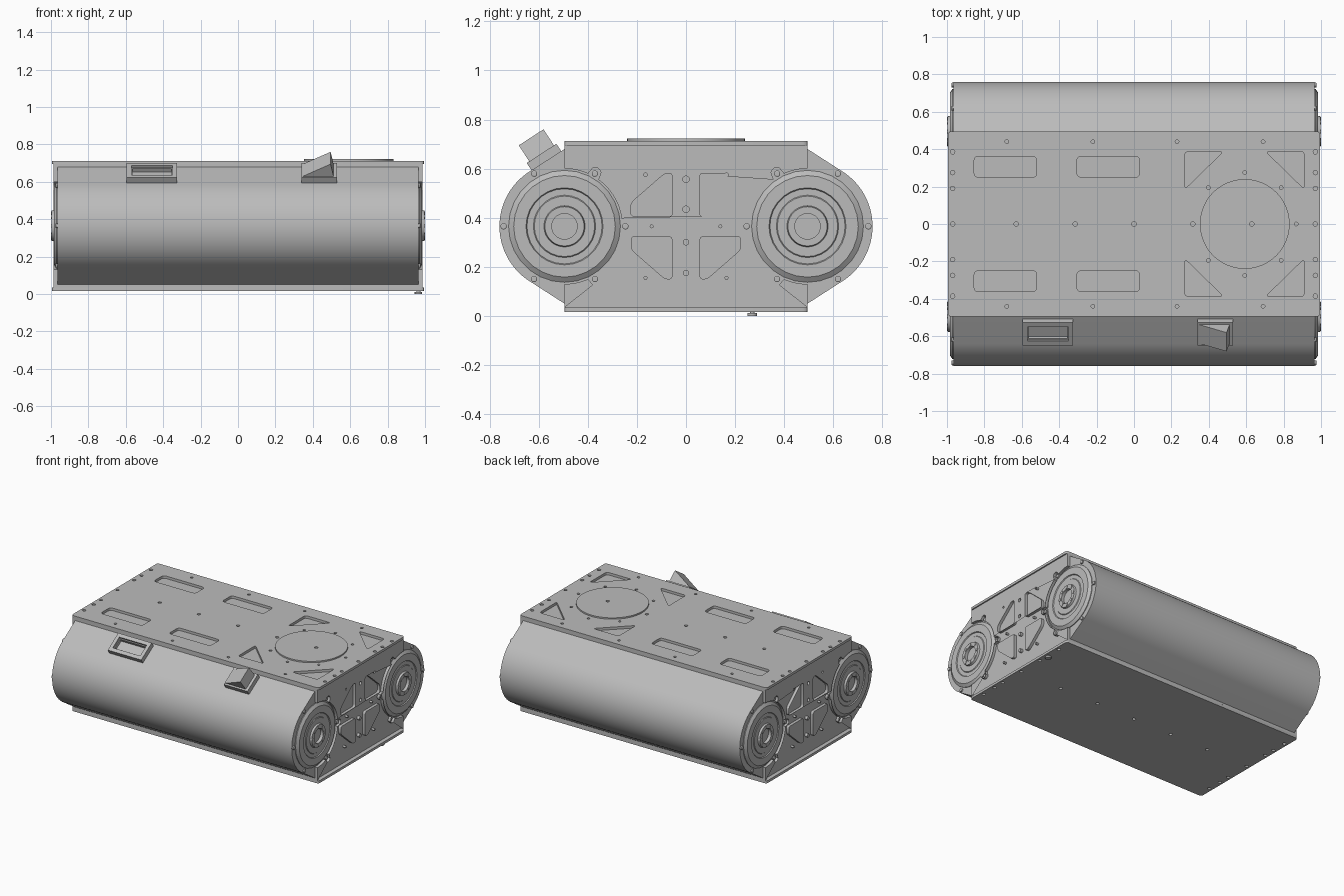
import bpy, bmesh
from math import sin, cos, pi, radians, sqrt
from mathutils import Matrix, Vector

cube = bpy.data.objects.get("Cube")
if cube:
    bpy.data.objects.remove(cube)

GREY = (0.5, 0.5, 0.5, 1)
metal = bpy.data.materials.new("plain_grey")
metal.use_nodes = True
metal.diffuse_color = GREY
metal.node_tree.nodes["Principled BSDF"].inputs["Base Color"].default_value = GREY

WY, WZ, WR = 0.495, 0.365, 0.265     # drum centre and radius
parts = []


def frame(x_axis, y_axis, origin):
    x, y = Vector(x_axis), Vector(y_axis)
    m = Matrix((x, y, x.cross(y))).transposed().to_4x4()
    return Matrix.Translation(origin) @ m


def flat(z):
    return frame((1, 0, 0), (0, 1, 0), (0, 0, z))


def side(x):
    return frame((0, 1, 0), (0, 0, 1), (x, 0, 0))


def finish(name, mesh):
    bm = bmesh.new()
    bm.from_mesh(mesh)
    bmesh.ops.remove_doubles(bm, verts=bm.verts, dist=0.0001)
    bmesh.ops.recalc_face_normals(bm, faces=bm.faces)
    bm.to_mesh(mesh)
    bm.free()
    mesh.materials.clear()
    mesh.materials.append(metal)
    ob = bpy.data.objects.new(name, mesh)
    bpy.context.collection.objects.link(ob)
    parts.append(ob)
    return ob


def plate(name, loops, thick, matrix):
    """Extrude an outline (first loop) with holes (other loops)."""
    curve = bpy.data.curves.new(name, 'CURVE')
    curve.dimensions, curve.fill_mode, curve.extrude = '2D', 'BOTH', thick / 2
    for loop in loops:
        s = curve.splines.new('POLY')
        s.points.add(len(loop) - 1)
        for p, (a, b) in zip(s.points, loop):
            p.co = (a, b, 0, 1)
        s.use_cyclic_u = True
    temp = bpy.data.objects.new(name + "_curve", curve)
    mesh = bpy.data.meshes.new_from_object(temp)
    bpy.data.objects.remove(temp)
    mesh.transform(matrix)
    return finish(name, mesh)


def lathe(name, profile, y, z, sign, n=28):
    """Revolve (radius, x) points about an axis along x."""
    bm = bmesh.new()
    rings = [[bm.verts.new((sign * x, y + r * cos(2 * pi * i / n), z + r * sin(2 * pi * i / n)))
              for i in range(n)] for r, x in profile]
    for a, b in zip(rings, rings[1:]):
        for i in range(n):
            j = (i + 1) % n
            bm.faces.new((a[i], a[j], b[j], b[i]))
    bm.faces.new(rings[0])
    bm.faces.new(rings[-1])
    mesh = bpy.data.meshes.new(name)
    bm.to_mesh(mesh)
    bm.free()
    return finish(name, mesh)


def circle(x, y, r, n=12):
    return [(x + r * cos(2 * pi * i / n), y + r * sin(2 * pi * i / n)) for i in range(n)]


def rect(x0, y0, x1, y1):
    return [(x0, y0), (x1, y0), (x1, y1), (x0, y1)]


def rounded(points, r, n=4):
    """Round the corners of a polygon with short curves."""
    out = []
    for i, p in enumerate(points):
        p, a, b = Vector(p), Vector(points[i - 1]), Vector(points[(i + 1) % len(points)])
        a, b = p + (a - p).normalized() * r, p + (b - p).normalized() * r
        for k in range(n + 1):
            t = k / n
            out.append(tuple(a * (1 - t) ** 2 + p * 2 * t * (1 - t) + b * t * t))
    return out


def mirrored(loop, sx, sy, cy=0.0):
    return [(x * sx, cy + (y - cy) * sy) for x, y in loop]


# Body: two half drums joined by a flat box
half = [(WY, 0.694), (WY, 0.68)]
half += [(WY + WR * cos(radians(a)), WZ + WR * sin(radians(a))) for a in range(57, -58, -3)]
half += [(WY, 0.05), (WY, 0.034)]
plate("drum_body", [half + [(-y, z) for y, z in reversed(half)]], 1.93, side(0))

# Top and bottom plates with their holes
outline = rounded(rect(-0.995, -WY, 0.995, WY), 0.02)
edge_holes = [circle(sx * 0.97, y, 0.012) for sx in (-1, 1)
              for y in (-0.385, -0.275, -0.19, 0, 0.19, 0.275, 0.385)]
mid_holes = [circle(x, 0, 0.012) for x in (-0.63, -0.315, 0, 0.315)]
row_holes = [circle(x, y, 0.01) for x in (-0.68, -0.22, 0.23, 0.69) for y in (-0.44, 0.44)]
slots = []
for s in (-1, 1):
    for x in (-0.855, -0.305):
        slots.append(rounded(mirrored(rect(x, 0.25, x + 0.335, 0.362), 1, s), 0.025))
    for x, d in ((0.272, 1), (0.91, -1)):
        tri = [(x, 0.387), (x + d * 0.205, 0.387), (x, 0.187)]
        slots.append(rounded(mirrored(tri, 1, s), 0.02))
ring_holes = [circle(0.592 + 0.275 * cos(a * pi / 4), 0.275 * sin(a * pi / 4), 0.01)
              for a in (0, 1, 2, 3, 5, 6, 7)]
plate("top_plate", [outline] + edge_holes + mid_holes + row_holes + slots + ring_holes,
      0.018, flat(0.703))
plate("bottom_plate", [outline] + edge_holes + mid_holes + [circle(0.63, 0, 0.012)],
      0.018, flat(0.025))
plate("round_cover", [circle(0.592, 0, 0.24, 48), circle(0.63, 0, 0.012)], 0.01, flat(0.717))
plate("foot", [circle(0.965, 0.27, 0.02, 16)], 0.012, flat(0.006))
plate("foot_stem", [circle(0.965, 0.27, 0.01)], 0.02, flat(0.015))


# Side plates, scooped around the wheels with room for the bolts
def scoop_radius(deg):
    d = radians(min(abs(deg - c) for c in (120, 180, 240)))
    reach = 0.025 ** 2 - (0.248 * sin(d)) ** 2
    return max(0.235, 0.248 * cos(d) + sqrt(reach)) if reach > 0 else 0.235


scoop = [(WY + scoop_radius(a) * cos(radians(a)), WZ + scoop_radius(a) * sin(radians(a)))
         for a in range(270, 89, -2)]
edge = [(WY, 0.034)] + scoop + [(WY, 0.694)]
side_outline = edge + [(-y, z) for y, z in reversed(edge)]
window = [(0.055, 0.405), (0.225, 0.405), (0.225, 0.46), (0.085, 0.582), (0.055, 0.582)]
windows = [rounded(mirrored(window, sy, sz, WZ), 0.018) for sy in (-1, 1) for sz in (-1, 1)]
side_holes = [circle(0, z, 0.013) for z in (0.175, 0.3, 0.435, 0.557)]
side_holes += [circle(s * y, z, 0.008) for s in (-1, 1)
               for y, z in ((0.165, 0.575), (0.165, 0.155), (0.14, WZ))]

wheel = [(0.228, 0.95), (0.228, 0.97), (0.207, 0.985), (0.157, 0.985), (0.153, 0.979),
         (0.127, 0.979), (0.123, 0.983), (0.084, 0.983), (0.08, 0.997), (0.052, 0.997),
         (0.052, 0.975)]
bolt = [(0.013, 0.96), (0.013, 0.974), (0.009, 0.976)]
hub_bolt = [(0.011, 0.99), (0.011, 1.0)]
for sign, label in ((1, "left"), (-1, "right")):
    plate(label + "_side_plate", [side_outline] + windows + side_holes, 0.022, side(sign * 0.975))
    for sy, end in ((-1, "front"), (1, "back")):
        name = f"{label}_{end}_"
        lathe(name + "wheel", wheel, sy * WY, WZ, sign)
        for k in range(6):
            a = k * pi / 3
            lathe(name + "rim_bolt", bolt, sy * WY + 0.248 * cos(a), WZ + 0.248 * sin(a), sign, 12)
        for k in range(8):
            a = k * pi / 4
            lathe(name + "hub_bolt", hub_bolt, sy * WY + 0.066 * cos(a), WZ + 0.066 * sin(a),
                  sign, 10)

# Fittings on the sloping front: an open frame and a wedge-shaped hood
UP, OUT = Vector((0, 0.839, 0.545)), Vector((0, -0.545, 0.839))
SLOPE = Vector((0, -0.572, 0.637))


def slope(x, height):
    return frame((1, 0, 0), UP, SLOPE + Vector((x, 0, 0)) + OUT * height)


plate("frame_rim", [rect(-0.135, -0.072, 0.135, 0.072), rect(-0.11, -0.045, 0.11, 0.045)],
      0.04, slope(-0.46, 0.01))
plate("frame_lip", [rect(-0.12, -0.056, 0.12, 0.056), rect(-0.105, -0.038, 0.105, 0.038)],
      0.03, slope(-0.46, 0.002))
plate("hood_base", [rect(-0.095, -0.072, 0.095, 0.072)], 0.04, slope(0.435, 0.01))
hood = [(-0.088, 0.02), (-0.088, 0.03), (0.06, 0.108), (0.078, 0.02)]
plate("hood", [hood], 0.12, frame((1, 0, 0), OUT, SLOPE + Vector((0.435, 0, 0))))

# Smooth the drums while keeping the edges crisp
for ob in bpy.context.selected_objects:
    ob.select_set(False)
for ob in parts:
    ob.select_set(True)
bpy.context.view_layer.objects.active = parts[0]
bpy.ops.object.shade_smooth_by_angle(angle=radians(25))
